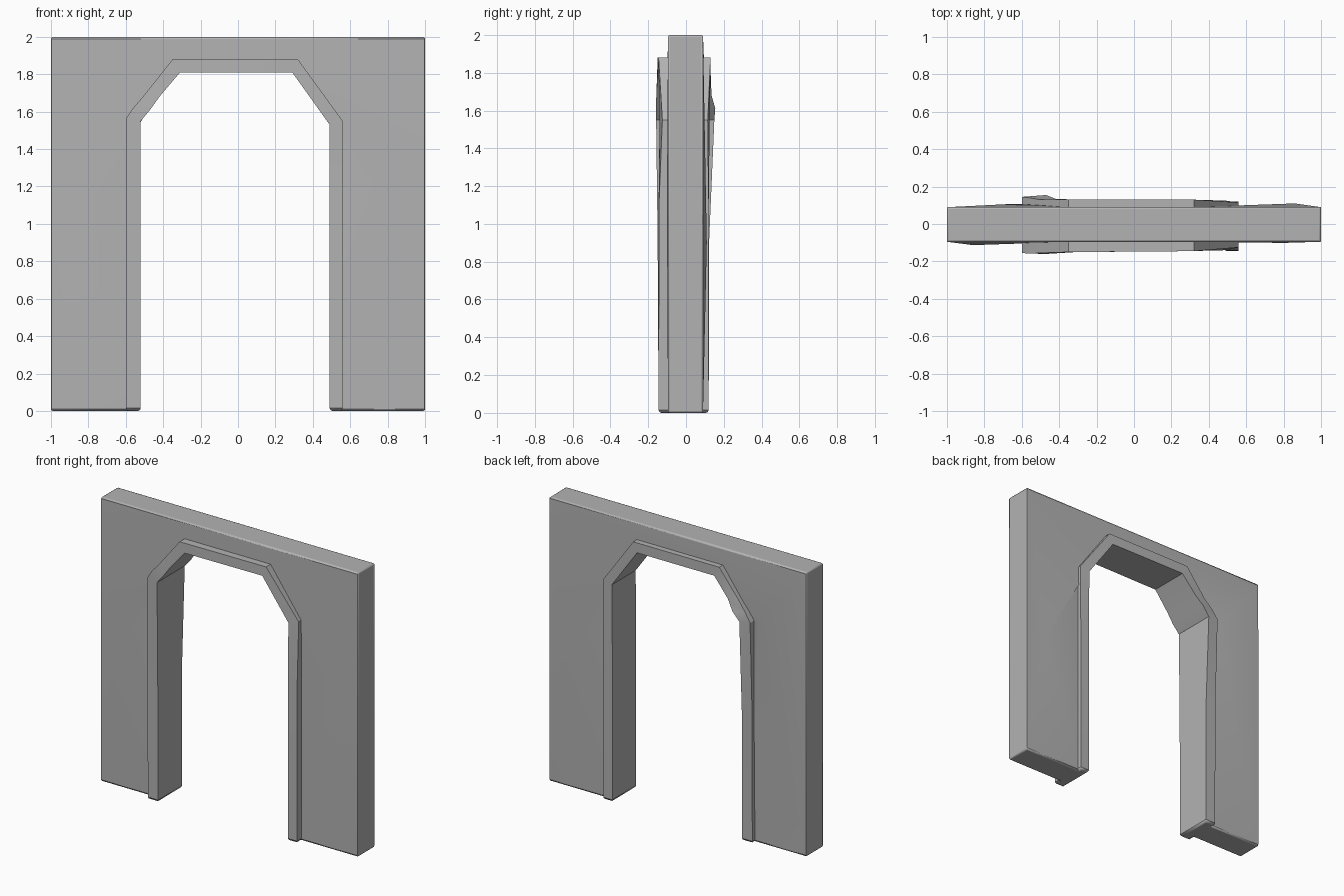
import bpy, bmesh, math
from mathutils import Vector

cube = bpy.data.objects.get("Cube")
if cube:
    bpy.data.objects.remove(cube, do_unlink=True)

# One plain stone grey
stone = bpy.data.materials.new("stone_grey")
stone.use_nodes = True
GREY = (0.45, 0.45, 0.45, 1)
stone.diffuse_color = GREY
stone.node_tree.nodes["Principled BSDF"].inputs["Base Color"].default_value = GREY


def finish(name, bm, bevel):
    bmesh.ops.recalc_face_normals(bm, faces=bm.faces[:])
    mesh = bpy.data.meshes.new(name)
    bm.to_mesh(mesh)
    bm.free()
    mesh.materials.append(stone)
    obj = bpy.data.objects.new(name, mesh)
    bpy.context.collection.objects.link(obj)
    mod = obj.modifiers.new("soft_edges", 'BEVEL')
    mod.width = bevel
    mod.segments = 2
    mod.limit_method = 'WEIGHT'
    bpy.ops.object.select_all(action='DESELECT')
    obj.select_set(True)
    bpy.context.view_layer.objects.active = obj
    bpy.ops.object.shade_smooth_by_angle(angle=math.radians(30))
    return obj


def mark_bevel(bm, test):
    layer = bm.edges.layers.float.new("bevel_weight_edge")
    for e in bm.edges:
        if test(e.verts[0].co, e.verts[1].co):
            e[layer] = 1


# Wall: two piers and a lintel, with slightly bulged faces
outline = [(-1, 0), (-.56, 0), (-.56, 1.56), (-.33, 1.85), (.305, 1.85),
           (.525, 1.54), (.525, 0), (1, 0), (1, 2), (-1, 2)]
panels = [(0, 1, 2, 3, 9), (3, 4, 8, 9), (4, 5, 6, 7, 8)]
# Bulge centres per panel: x, z, y
hubs = {-0.095: [(-.86, 1.0, -.113), None, (.8, 1.1, -.101)],
        0.09: [(-.64, 1.55, .108), None, (.86, .9, .11)]}
bm = bmesh.new()
rings = []
for y, centres in hubs.items():
    ring = [bm.verts.new((x, y, z)) for x, z in outline]
    rings.append(ring)
    for panel, hub in zip(panels, centres):
        verts = [ring[i] for i in panel]
        if hub is None:
            bm.faces.new(verts)
            continue
        centre = bm.verts.new((hub[0], hub[2], hub[1]))
        for a, b in zip(verts, verts[1:] + verts[:1]):
            bm.faces.new((a, b, centre))
front, back = rings
for i in range(len(outline)):
    j = (i + 1) % len(outline)
    bm.faces.new((front[i], front[j], back[j], back[i]))


def on_wall_rim(a, b):
    def edge_of_block(axis, value):
        return abs(a[axis] - value) < .001 and abs(b[axis] - value) < .001
    return any((edge_of_block(0, -1), edge_of_block(0, 1),
                edge_of_block(2, 0), edge_of_block(2, 2)))


mark_bevel(bm, on_wall_rim)
finish("wall", bm, 0.01)

# Arch trim stations: inner x z, outer x z, front inner/outer y, back inner/outer y
stations = [
    (-.52, 0, -.6, 0, -.145, -.145, .12, .12),
    (-.52, .9, -.6, .9, -.15, -.15, .122, .122),
    (-.52, 1.55, -.6, 1.56, -.158, -.155, .15, .145),
    (-.47, 1.61, -.56, 1.62, -.16, -.158, .155, .14),
    (-.42, 1.68, -.5, 1.69, -.157, -.155, .135, .13),
    (-.31, 1.81, -.35, 1.88, -.15, -.15, .13, .13),
    (.29, 1.81, .32, 1.88, -.145, -.145, .13, .13),
    (.49, 1.53, .56, 1.55, -.14, -.125, .125, .115),
    (.49, 1.1, .56, 1.1, -.145, -.143, .12, .12),
    (.49, 0, .56, 0, -.145, -.145, .12, .12),
]
bm = bmesh.new()
loops = []
for ix, iz, ox, oz, fi, fo, bi, bo in stations:
    loops.append([bm.verts.new(Vector(p)) for p in
                  ((ix, fi, iz), (ox, fo, oz), (ox, bo, oz), (ix, bi, iz))])
for a, b in zip(loops, loops[1:]):
    for i in range(4):
        j = (i + 1) % 4
        bm.faces.new((a[i], a[j], b[j], b[i]))
bm.faces.new(loops[0])
bm.faces.new(loops[-1])
# Only the feet are rounded
mark_bevel(bm, lambda a, b: a.z < .001 and b.z < .001)
finish("arch_trim", bm, 0.015)
